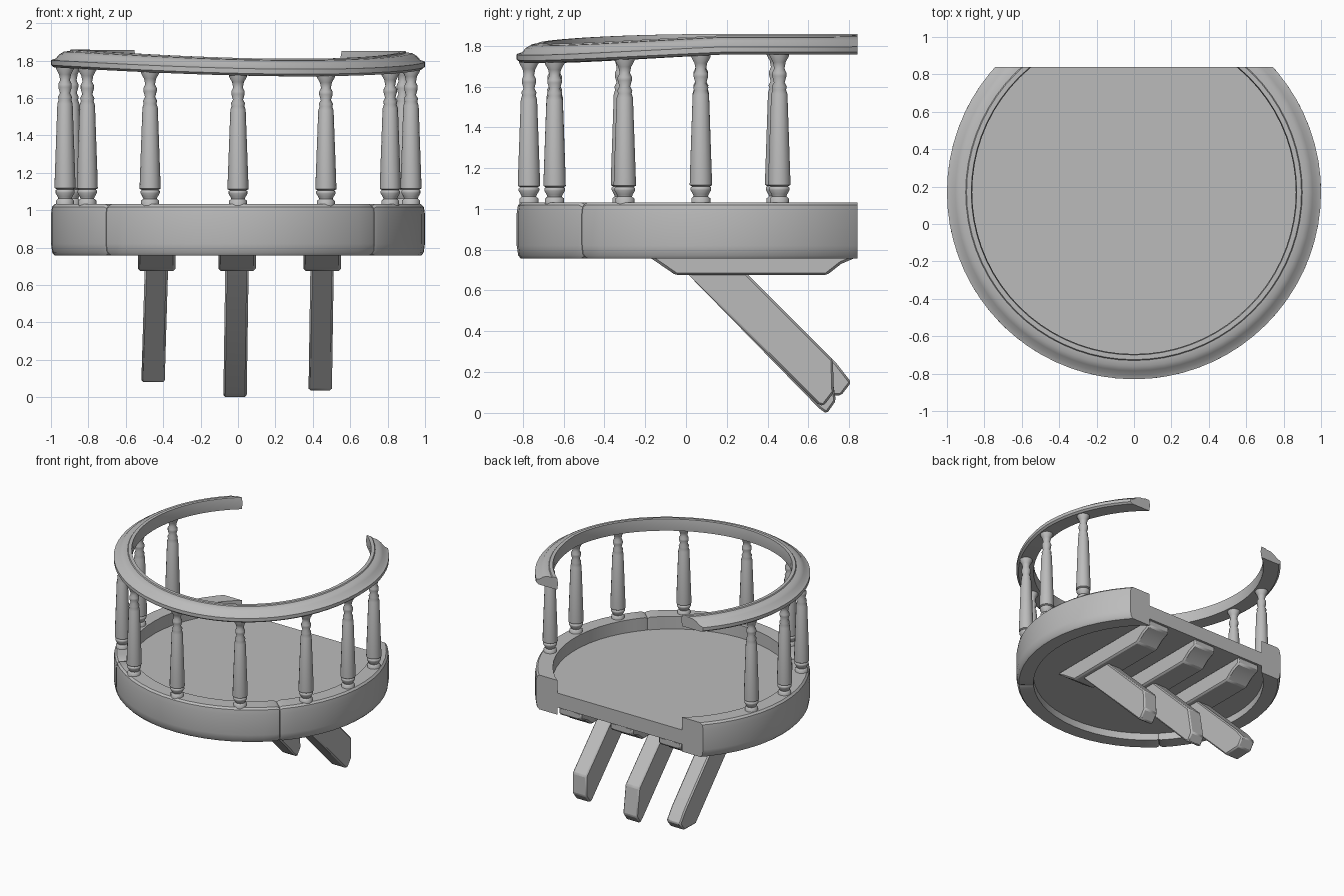
import bpy, bmesh, math
from mathutils import Vector

if "Cube" in bpy.data.objects:
    bpy.data.objects.remove(bpy.data.objects["Cube"])

CENTRE_Y, BACK_Y = 0.17, 0.84

stone = bpy.data.materials.new("plain grey")
stone.use_nodes = True
GREY = (0.5, 0.5, 0.5, 1)
stone.diffuse_color = GREY
stone.node_tree.nodes["Principled BSDF"].inputs["Base Color"].default_value = GREY


def finish(bm, name, smooth=None, cut=False):
    """Optionally trim at the flat back, then turn the mesh into an object."""
    if cut:
        res = bmesh.ops.bisect_plane(bm, geom=bm.verts[:] + bm.edges[:] + bm.faces[:],
                                     plane_co=(0, BACK_Y, 0), plane_no=(0, 1, 0), clear_outer=True)
        rim = [e for e in res["geom_cut"] if isinstance(e, bmesh.types.BMEdge)]
        bmesh.ops.holes_fill(bm, edges=rim)
    bmesh.ops.recalc_face_normals(bm, faces=bm.faces[:])
    me = bpy.data.meshes.new(name)
    bm.to_mesh(me)
    bm.free()
    me.materials.append(stone)
    ob = bpy.data.objects.new(name, me)
    bpy.context.collection.objects.link(ob)
    if smooth:
        bpy.ops.object.select_all(action='DESELECT')
        ob.select_set(True)
        bpy.context.view_layer.objects.active = ob
        bpy.ops.object.shade_smooth_by_angle(angle=math.radians(smooth))
    return ob


def on_circle(r, t, z):
    """Point at angle t from the front centre, positive towards +x."""
    return Vector((r * math.sin(t), CENTRE_Y - r * math.cos(t), z))


def sweep(name, profile, start, end, steps, height=lambda t: 0, worn=0.0):
    """Sweep a closed (radius, z) profile round an arc; worn shrinks the ends."""
    bm = bmesh.new()
    mr = sum(p[0] for p in profile) / len(profile)
    mz = sum(p[1] for p in profile) / len(profile)
    angles = [start + (end - start) * i / steps for i in range(steps + 1)]
    sections = [(math.radians(a), 1) for a in angles]
    if worn:
        sections[0] = (sections[0][0], 1 - worn)
        sections[-1] = (sections[-1][0], 1 - worn)
        nudge = math.radians(1.2)
        sections.insert(1, (sections[0][0] + nudge, 1))
        sections.insert(-1, (sections[-1][0] - nudge, 1))
    rings = [[bm.verts.new(on_circle(mr + (r - mr) * s, t, mz + (z - mz) * s + height(t)))
              for r, z in profile] for t, s in sections]
    n = len(profile)
    for a, b in zip(rings, rings[1:]):
        for i in range(n):
            bm.faces.new((a[i], a[(i + 1) % n], b[(i + 1) % n], b[i]))
    bm.faces.new(rings[0])
    bm.faces.new(rings[-1])
    return finish(bm, name, 35, cut=True)


def slab(name, outline, x, width, bevel, lean=0.0):
    """Extrude a side (y, z) outline across x, lean it sideways, soften its edges."""
    top = max(z for y, z in outline)
    bm = bmesh.new()
    face = bm.faces.new([bm.verts.new((x - width / 2 + lean * (top - z), y, z)) for y, z in outline])
    ext = bmesh.ops.extrude_face_region(bm, geom=[face])
    moved = [v for v in ext["geom"] if isinstance(v, bmesh.types.BMVert)]
    bmesh.ops.translate(bm, verts=moved, vec=(width, 0, 0))
    ob = finish(bm, name, 30)
    mod = ob.modifiers.new("worn edges", 'BEVEL')
    mod.width = bevel
    mod.segments = 1


# Base ring in three blocks with worn joints
base = [(0.87, 0.757), (0.98, 0.757), (0.993, 0.772), (1.0, 0.82),
        (1.0, 0.98), (0.994, 1.018), (0.98, 1.032), (0.87, 1.032)]
for name, a, b, n in (("base_ring_right", -150, -45.1, 16), ("base_ring_front", -44.9, 46.9, 14),
                      ("base_ring_left", 47.1, 150, 16)):
    sweep(name, base, a, b, n, worn=0.07)

# Floor slab with a straight back
bm = bmesh.new()
bmesh.ops.create_cone(bm, cap_ends=True, segments=64, radius1=0.875, radius2=0.875, depth=0.115)
bmesh.ops.translate(bm, verts=bm.verts[:], vec=(0, CENTRE_Y, 0.873))
finish(bm, "floor", cut=True)


# Handrail, dipping at the front and a little lower on its left
def rail_height(t):
    k = min(1, 1 - math.cos(t))
    skew = math.sin(t) * max(0, math.cos(t))
    return 1.72 + 0.04 * k * (1.4 - 0.4 * k) - 0.02 * skew - 0.004 * math.sin(t)


rail = [(0.87, 0), (0.985, 0), (1.0, 0.012), (1.0, 0.038), (0.975, 0.047), (0.955, 0.069),
        (0.93, 0.084), (0.9, 0.087), (0.895, 0.094), (0.87, 0.094), (0.865, 0.05)]
sweep("handrail", rail, -150, 150, 60, rail_height)

# Turned balusters: (radius, z) from foot to flared head
turned = [(0.048, 1.02), (0.048, 1.05), (0.036, 1.06), (0.04, 1.07), (0.052, 1.09), (0.052, 1.1),
          (0.044, 1.107), (0.056, 1.113), (0.055, 1.16), (0.041, 1.54), (0.034, 1.56), (0.038, 1.575),
          (0.027, 1.595), (0.036, 1.625), (0.036, 1.64), (0.026, 1.66), (0.032, 1.69), (0.049, 1.72),
          (0.049, 1.735)]
SIDES = 14
for i, deg in enumerate((-107, -84, -59, -30, 0, 30, 60, 84, 108)):
    t = math.radians(deg)
    foot = on_circle(0.93 if abs(deg) > 80 else 0.94, t, 0)
    stretch = (rail_height(t) + 0.01 - 1.02) / (1.735 - 1.02)
    bm = bmesh.new()
    loops = [[bm.verts.new(foot + Vector((r * math.cos(math.tau * k / SIDES), r * math.sin(math.tau * k / SIDES),
                                          1.02 + (z - 1.02) * stretch))) for k in range(SIDES)]
             for r, z in turned]
    for a, b in zip(loops, loops[1:]):
        for k in range(SIDES):
            j = (k + 1) % SIDES
            bm.faces.new((a[k], a[j], b[j], b[k]))
    bm.faces.new(loops[0])
    bm.faces.new(loops[-1])
    finish(bm, f"baluster_{i + 1}", 50)

# Floor beams and the slanted braces under them
beam = [(-0.25, 0.82), (-0.17, 0.757), (-0.05, 0.675), (0.69, 0.675), (0.76, 0.73), (0.83, 0.76), (0.83, 0.82)]
brace_top = [(-0.04, 0.73), (0.25, 0.73)]
braces = (("right", -0.435, -0.03, [(0.74, 0.24), (0.81, 0.15), (0.76, 0.085), (0.61, 0.08)]),
          ("middle", -0.005, -0.015, [(0.7, 0.28), (0.735, 0.06), (0.69, -0.004), (0.655, 0.02)]),
          ("left", 0.45, -0.015, [(0.72, 0.26), (0.725, 0.1), (0.675, 0.035), (0.65, 0.04)]))
for side, x, lean, tip in braces:
    slab(f"beam_{side}", beam, x, 0.2, 0.012)
    slab(f"brace_{side}", brace_top + tip, x, 0.125, 0.01, lean)
